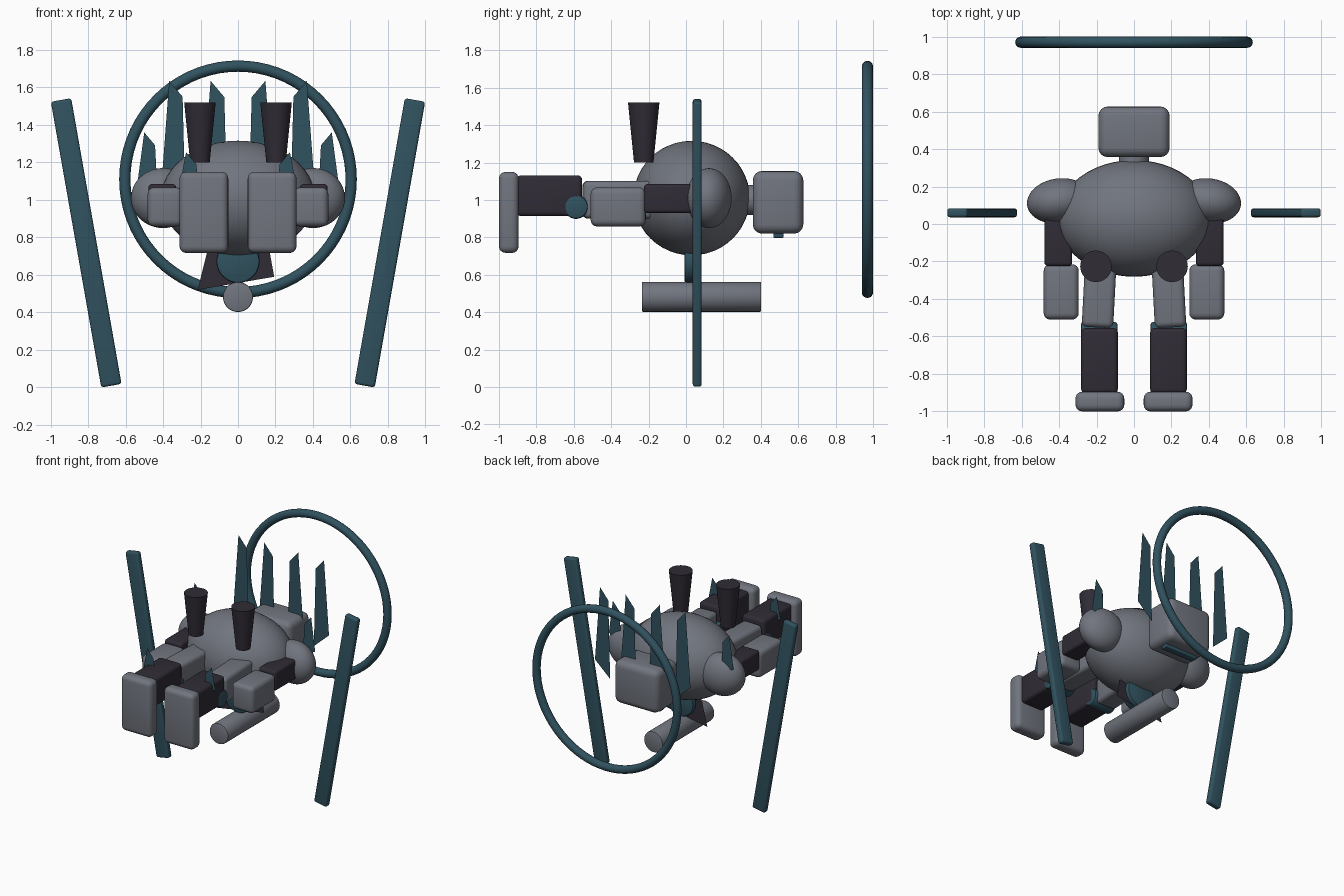
import bpy, bmesh
from math import radians, pi

if "Cube" in bpy.data.objects:
    bpy.data.objects.remove(bpy.data.objects["Cube"])


def material(name, rgb):
    m = bpy.data.materials.new(name)
    m.diffuse_color = (*rgb, 1)
    m.use_nodes = True
    m.node_tree.nodes["Principled BSDF"].inputs["Base Color"].default_value = m.diffuse_color
    return m


TEAL = material("teal", (0.03, 0.085, 0.115))
DARK = material("dark", (0.03, 0.025, 0.037))
STEEL = material("steel", (0.165, 0.178, 0.21))


def finish(name, mat=STEEL, bevel=0.0, segments=4):
    ob = bpy.context.object
    ob.name = name
    ob.data.materials.append(mat)
    if bevel:
        bpy.ops.object.transform_apply(location=False, rotation=False, scale=True)
        b = ob.modifiers.new("round", 'BEVEL')
        b.width, b.segments, b.limit_method = bevel, segments, 'ANGLE'
        bpy.ops.object.modifier_apply(modifier=b.name)
    bpy.ops.object.shade_smooth_by_angle(angle=radians(35))
    return ob


def box(name, x, y, z, mat=STEEL, bevel=0.02, rot=(0, 0, 0)):
    """Rounded box from (min, max) ranges."""
    r = (x, y, z)
    bpy.ops.mesh.primitive_cube_add(size=1, location=[(a + b) / 2 for a, b in r], rotation=rot)
    bpy.context.object.scale = [b - a for a, b in r]
    return finish(name, mat, bevel)


def ball(name, loc, radii, mat=STEEL, rot=(0, 0, 0)):
    bpy.ops.mesh.primitive_uv_sphere_add(segments=48, ring_count=24, radius=1, location=loc, rotation=rot)
    bpy.context.object.scale = radii
    return finish(name, mat)


def rod(name, loc, radius, length, mat=STEEL, bevel=0.0, rot=(pi / 2, 0, 0)):
    """Cylinder, running front to back unless turned."""
    bpy.ops.mesh.primitive_cylinder_add(vertices=48, radius=radius, depth=length,
                                        location=loc, rotation=rot)
    return finish(name, mat, bevel, 2)


def sheet(name, points, y, mat):
    """Flat single-face panel in the xz plane."""
    bm = bmesh.new()
    bm.faces.new([bm.verts.new((px, y, pz)) for px, pz in points])
    me = bpy.data.meshes.new(name)
    bm.to_mesh(me)
    bm.free()
    me.materials.append(mat)
    bpy.context.collection.objects.link(bpy.data.objects.new(name, me))


def blade(name, s, outer, inner, y, low, high):
    """Pointed blade with slanted ends, tip towards the outside."""
    w, h = outer - inner, high - low
    pts = [(outer, low + 0.17 * h), (inner, low), (inner + 0.12 * w, high - 0.65 * w), (outer - 0.33 * w, high)]
    sheet(name, [(s * px, pz) for px, pz in pts], y, TEAL)


# Torso, neck, head and visor
ball("torso", (0, 0.03, 1.01), (0.41, 0.311, 0.306))
rod("neck", (0, 0.33, 1.0), 0.08, 0.12)
box("head", (-0.19, 0.19), (0.357, 0.627), (0.82, 1.155), bevel=0.05)
box("visor", (-0.14, 0.14), (0.468, 0.522), (0.797, 0.85), TEAL, 0.006)

# Belly disc, hanging cloth and handheld cylinder
rod("belly_disc", (0, 0.035, 0.672), 0.115, 0.088, TEAL, 0.012)
sheet("cloth", [(-0.215, 0.52), (0.193, 0.59), (0.155, 0.8), (-0.145, 0.8)], 0.045, DARK)
rod("cylinder", (0, 0.083, 0.482), 0.08, 0.638, STEEL, 0.006)

# Halo ring
bpy.ops.mesh.primitive_torus_add(major_segments=72, minor_segments=16, major_radius=0.604,
                                 minor_radius=0.03, location=(0, 0.97, 1.11), rotation=(pi / 2, 0, 0))
finish("halo", TEAL)

for s, side in ((-1, "left"), (1, "right")):
    def span(a, b):
        return tuple(sorted((s * a, s * b)))

    # Arms
    ball("shoulder_" + side, (s * 0.40, 0.123, 1.01), (0.172, 0.12, 0.16), STEEL, (0, 0, radians(-8 * s)))
    box("upper_arm_" + side, span(0.33, 0.478), (-0.225, 0.06), (0.93, 1.085), DARK, 0.02)
    box("forearm_" + side, span(0.295, 0.482), (-0.51, -0.215), (0.858, 1.067), STEEL, 0.035)

    # Legs
    box("thigh_" + side, span(0.1, 0.268), (-0.552, -0.12), (0.9, 1.102), STEEL, 0.03, (0, 0, radians(3 * s)))
    rod("knee_" + side, (s * 0.186, -0.588, 0.963), 0.064, 0.196, TEAL, 0.012, (0, pi / 2, 0))
    box("shin_" + side, span(0.086, 0.282), (-0.905, -0.555), (0.913, 1.132), DARK, 0.025)
    box("foot_" + side, span(0.052, 0.312), (-1.0, -0.895), (0.717, 1.15), STEEL, 0.035)

    # Back thrusters
    bpy.ops.mesh.primitive_cone_add(vertices=40, radius1=0.052, radius2=0.084, depth=0.32,
                                    location=(s * 0.203, -0.226, 1.36))
    finish("thruster_" + side, DARK)

    # Blades on head, shoulders and shins
    blade("outer_blade_" + side, s, 0.41, 0.28, 0.53, 0.945, 1.635)
    blade("inner_blade_" + side, s, 0.19, 0.057, 0.53, 0.945, 1.635)
    blade("shoulder_blade_" + side, s, 0.535, 0.43, 0.182, 1.05, 1.36)
    blade("shin_blade_" + side, s, 0.31, 0.21, -0.718, 1.05, 1.255)

    # Long side poles
    box("pole_" + side, (s * 0.81 - 0.055, s * 0.81 + 0.055), (0.036, 0.084), (-0.003, 1.545),
        TEAL, 0.015, (0, radians(10 * s), 0))
